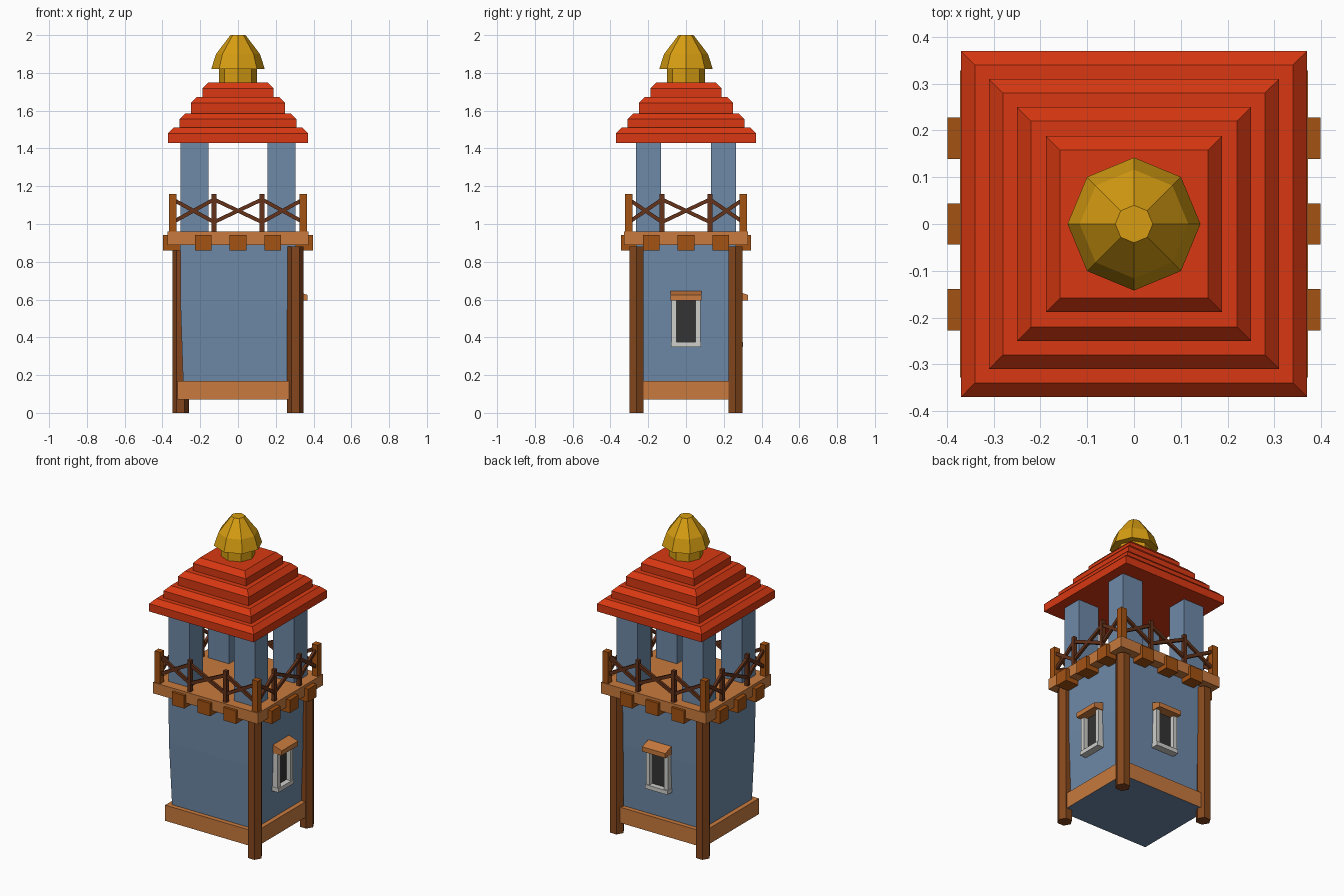
import bpy, bmesh, math
from mathutils import Vector, Matrix

if "Cube" in bpy.data.objects:
    bpy.data.objects.remove(bpy.data.objects["Cube"])


def mat(name, *rgb):
    m = bpy.data.materials.new(name)
    m.diffuse_color = (*rgb, 1)
    m.use_nodes = True
    m.node_tree.nodes["Principled BSDF"].inputs["Base Color"].default_value = m.diffuse_color
    return m


BLUE = mat("wall_blue", 0.156, 0.25, 0.39)
RED = mat("roof_red", 0.69, 0.04, 0.006)
GOLD = mat("finial_gold", 0.68, 0.34, 0.006)
ORANGE = mat("deck_orange", 0.58, 0.195, 0.048)
TAN = mat("bracket_brown", 0.366, 0.084, 0.006)
BROWN = mat("post_brown", 0.23, 0.062, 0.012)
DARK = mat("rail_dark_brown", 0.127, 0.032, 0.01)
WHITE = mat("frame_white", 0.62, 0.62, 0.60)
BLACK = mat("window_dark", 0.034, 0.034, 0.034)


def finish(bm, name, material, mtx=None):
    bmesh.ops.recalc_face_normals(bm, faces=bm.faces[:])
    me = bpy.data.meshes.new(name)
    bm.to_mesh(me)
    bm.free()
    me.materials.append(material)
    ob = bpy.data.objects.new(name, me)
    bpy.context.collection.objects.link(ob)
    if mtx:
        ob.matrix_world = mtx
    return ob


def box(name, material, lo, hi, mtx=None):
    bm = bmesh.new()
    lo, hi = Vector(lo), Vector(hi)
    size = hi - lo
    bmesh.ops.create_cube(bm, size=1, matrix=Matrix.Translation((lo + hi) / 2) @ Matrix.Diagonal((*size, 1)))
    return finish(bm, name, material, mtx)


def rings(name, material, loops):
    """Join a stack of equal-count point loops and cap both ends."""
    bm = bmesh.new()
    vs = [[bm.verts.new(p) for p in loop] for loop in loops]
    n = len(vs[0])
    for a, b in zip(vs, vs[1:]):
        for i in range(n):
            bm.faces.new((a[i], a[(i + 1) % n], b[(i + 1) % n], b[i]))
    bm.faces.new(vs[0])
    bm.faces.new(vs[-1])
    return finish(bm, name, material)


def rect(x, y, z):
    return [(-x, -y, z), (x, -y, z), (x, y, z), (-x, y, z)]


def ngon(n, r, z, cx=0, cy=0):
    return [(cx + r * math.cos(math.tau * i / n), cy + r * math.sin(math.tau * i / n), z) for i in range(n)]


def bar(name, a, b, w, d, material, up):
    """Square bar from a to b."""
    a, b = Vector(a), Vector(b)
    x = (b - a).normalized()
    y = Vector(up)
    z = x.cross(y)
    m = Matrix((x, y, z)).transposed().to_4x4()
    m.translation = (a + b) / 2
    h = (b - a).length / 2
    return box(name, material, (-h, -d / 2, -w / 2), (h, d / 2, w / 2), m)


# tower body and base band (band underside is wall coloured)
rings("tower_body", BLUE, [rect(0.288, 0.248, 0.08), rect(0.304, 0.264, 0.57), rect(0.306, 0.266, 0.9)])
band = box("base_band", ORANGE, (-0.32, -0.28, 0.07), (0.32, 0.28, 0.17))
band.data.materials.append(BLUE)
for p in band.data.polygons:
    if p.normal.z < -0.5:
        p.material_index = 1

# hexagonal corner posts (none at the front left)
for tag, sx, sy in (("front_right", 1, -1), ("back_right", 1, 1), ("back_left", -1, 1)):
    rings("leg_" + tag, BROWN, [ngon(6, 0.044, z, 0.304 * sx, 0.262 * sy) for z in (0, 0.88)])

# windows on the right and back walls; local +x is outward
for tag, wall, ang in (("right", 0.30, 0), ("back", 0.26, 90)):
    m = Matrix.Rotation(math.radians(ang), 4, 'Z') @ Matrix.Translation((wall, 0, 0))
    box("window_pane_" + tag, BLACK, (-0.01, -0.055, 0.37), (0.008, 0.055, 0.605), m)
    for s in (-1, 1):
        y0, y1 = sorted((0.05 * s, 0.078 * s))
        box("window_jamb_" + tag, WHITE, (-0.02, y0, 0.36), (0.035, y1, 0.605), m)
    box("window_sill_" + tag, WHITE, (-0.02, -0.08, 0.35), (0.042, 0.08, 0.376), m)
    # sloping hood: box with its outer top edge pulled down
    hood = box("window_hood_" + tag, ORANGE, (-0.02, -0.082, 0.595), (0.067, 0.082, 0.655), m)
    for v in hood.data.vertices:
        if v.co.x > 0 and v.co.z > 0.62:
            v.co.z = 0.625

# deck and brackets under it
box("deck", ORANGE, (-0.372, -0.328, 0.89), (0.372, 0.328, 0.96))
for c in (-0.183, 0, 0.183):
    for s in (-1, 1):
        y0, y1 = sorted((0.25 * s, 0.345 * s))
        box("bracket_y", TAN, (c - 0.044, y0, 0.86), (c + 0.044, y1, 0.943))
        x0, x1 = sorted((0.29 * s, 0.398 * s))
        box("bracket_x", TAN, (x0, c - 0.044, 0.86), (x1, c + 0.044, 0.943))

# railing: corner posts, slim posts and crossed braces
RX, RY = 0.345, 0.302
for sx in (-1, 1):
    for sy in (-1, 1):
        cx, cy = RX * sx, RY * sy
        box("rail_corner_post", TAN, (cx - 0.02, cy - 0.02, 0.95), (cx + 0.02, cy + 0.02, 1.16))
for s in (-1, 1):
    for along, half, off, up in ((0, RX, RY * s, (0, 1, 0)), (1, RY, RX * s, (1, 0, 0))):
        def pt(t, z):
            return (off, t, z) if along else (t, off, z)
        stops = (-half, -0.127, 0.127, half)
        for t in stops[1:3]:
            bar("rail_post", pt(t, 0.955), pt(t, 1.16), 0.024, 0.024, DARK, up)
        for a, b in zip(stops, stops[1:]):
            bar("rail_brace", pt(a, 1.13), pt(b, 1.01), 0.02, 0.016, DARK, up)
            bar("rail_brace", pt(a, 1.01), pt(b, 1.13), 0.02, 0.016, DARK, up)

# belfry pillars
for sx in (-1, 1):
    for sy in (-1, 1):
        x0, x1 = sorted((0.157 * sx, 0.305 * sx))
        y0, y1 = sorted((0.132 * sy, 0.265 * sy))
        box("pillar", BLUE, (x0, y0, 0.95), (x1, y1, 1.44))

# stepped roof with bevelled tiers
tiers = ((0.37, 1.43, 1.48, 1.51), (0.31, 1.51, 1.555, 1.585),
         (0.25, 1.585, 1.64, 1.672), (0.188, 1.672, 1.718, 1.75))
loops = []
for r, z0, z1, z2 in tiers:
    loops += [rect(r, r, z0), rect(r, r, z1), rect(r - 0.03, r - 0.03, z2)]
rings("stepped_roof", RED, loops)

# octagonal finial
rings("finial_neck", GOLD, [ngon(8, 0.1, 1.74), ngon(8, 0.1, 1.83)])
rings("finial_cap", GOLD, [ngon(8, 0.142, 1.82), ngon(8, 0.116, 1.90), ngon(8, 0.04, 2.0)])
